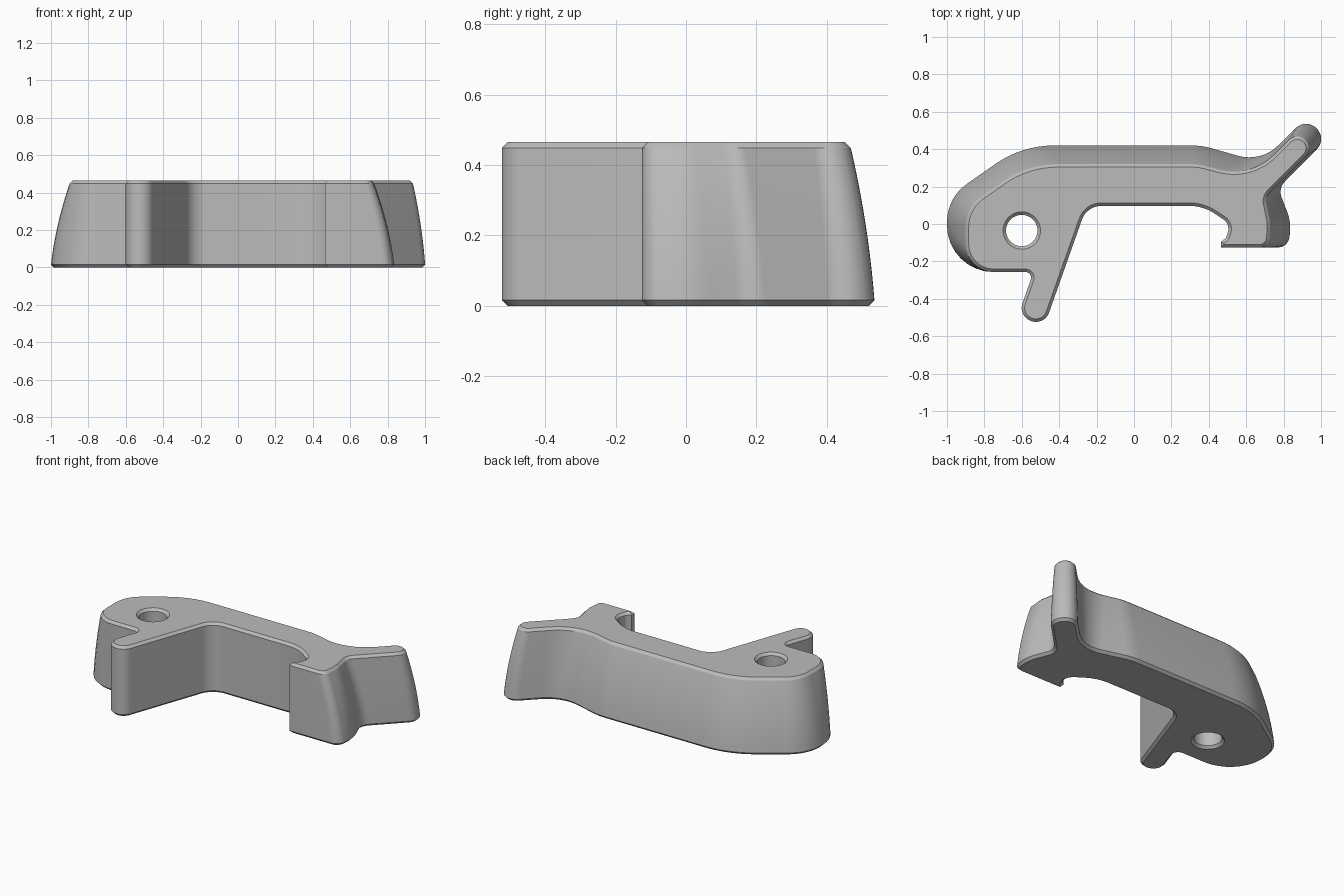
import bpy, bmesh, math
from mathutils import Vector, Matrix

if "Cube" in bpy.data.objects:
    bpy.data.objects.remove(bpy.data.objects["Cube"])

HEIGHT, CHAMFER = 0.465, 0.016
STEPS, LEVELS, HOLE_SEGMENTS = 8, 10, 48

# Outline corners as (x, y, fillet radius); a second triple gives the tapered top
LEG_AND_ARCH = [
    ((-.621, -.494, .074),), ((-.479, -.544, .074),),
    ((-.252, .097, .11),), ((.37, .097, .25),),
    ((.515, 0, .06),), ((.492, -.075, .025),),
    ((.465, -.095, 0),), ((.465, -.125, 0),),
]
FOOT_AND_HORN = [
    ((.82, -.125, .06), (.72, -.125, .05)),
    ((.845, 0, .25), (.73, 0, .2)),
    ((.77, .19, .08), (.70, .144, .07)),
    ((1.033, .455, .079), (.961, .405, .062)),
    ((.92, .568, .079), (.872, .494, .062)),
    ((.68, .33, .22), (.625, .247, .3)),
]
BACK_AND_ROUND_END = [
    ((.36, .42, .4), (.345, .32, .3)),
    ((-.60, .42, .55), (-.568, .32, .5)),
    ((-1, .14, .25), (-.9, .088, .2)),
    ((-1, -.257, .25), (-.9, -.257, .15)),
    ((-.538, -.257, .03),),
]
CORNERS = LEG_AND_ARCH + FOOT_AND_HORN + BACK_AND_ROUND_END


def rounded_outline(corners):
    """Closed outline with an arc at each corner."""
    points = []
    for i, (x, y, r) in enumerate(corners):
        c = Vector((x, y))
        u = (c - Vector(corners[i - 1][:2])).normalized()
        v = (Vector(corners[(i + 1) % len(corners)][:2]) - c).normalized()
        if r == 0:
            points.append(c)
            continue
        turn = math.atan2(u.cross(v), u.dot(v))
        start = c - u * r * math.tan(abs(turn) / 2)
        centre = c + (v - u).normalized() * r / math.cos(turn / 2)
        for k in range(STEPS + 1):
            points.append(centre + Matrix.Rotation(turn * k / STEPS, 2) @ (start - centre))
    return points


def inset(points, d):
    """Move a counter-clockwise outline inwards."""
    result = []
    for i, p in enumerate(points):
        u = (p - points[i - 1]).normalized()
        v = (points[(i + 1) % len(points)] - p).normalized()
        n = Vector((-u.y - v.y, u.x + v.x)).normalized()
        result.append(p + n * d / max(0.4, n.dot(Vector((-u.y, u.x)))))
    return result


def skin(bm, rings):
    """Join successive rings of (points, height) with quads."""
    loops = [[bm.verts.new((p.x, p.y, z)) for p in pts] for pts, z in rings]
    for a, b in zip(loops, loops[1:]):
        for i in range(len(a)):
            bm.faces.new((a[i - 1], a[i], b[i], b[i - 1]))
    return loops


def circle(r):
    return [Vector((-.6 + r * math.cos(a), -.035 + r * math.sin(a)))
            for a in (math.tau * k / HOLE_SEGMENTS for k in range(HOLE_SEGMENTS))]


bm = bmesh.new()
base = rounded_outline([c[0] for c in CORNERS])
top = rounded_outline([c[-1] for c in CORNERS])

# Outer wall curving inwards towards the top, chamfered at both ends
rings = [(inset(base, CHAMFER), 0)]
for k in range(LEVELS + 1):
    t = k / LEVELS
    s = (t + t * t) / 2
    rings.append(([a.lerp(b, s) for a, b in zip(base, top)],
                  CHAMFER + t * (HEIGHT - 2 * CHAMFER)))
rings.append((inset(top, CHAMFER), HEIGHT))
wall = skin(bm, rings)

# Chamfered through hole
wide, narrow = circle(.1), circle(.084)
hole = skin(bm, [(wide, 0), (narrow, CHAMFER), (narrow, HEIGHT - CHAMFER), (wide, HEIGHT)])

# Flat top and bottom around the hole
for end in (0, -1):
    edges = [bm.edges.get((loop[i - 1], loop[i]))
             for loop in (wall[end], hole[end]) for i in range(len(loop))]
    bmesh.ops.triangle_fill(bm, edges=edges, use_beauty=True, use_dissolve=False,
                            normal=(0, 0, 1))
bmesh.ops.recalc_face_normals(bm, faces=bm.faces)

mesh = bpy.data.meshes.new("lever_body")
bm.to_mesh(mesh)
bm.free()
body = bpy.data.objects.new("lever_body", mesh)
bpy.context.collection.objects.link(body)

grey = bpy.data.materials.new("plain_grey")
grey.use_nodes = True
colour = (.5, .5, .5, 1)
grey.diffuse_color = colour
grey.node_tree.nodes["Principled BSDF"].inputs["Base Color"].default_value = colour
mesh.materials.append(grey)

bpy.context.view_layer.objects.active = body
body.select_set(True)
bpy.ops.object.shade_smooth_by_angle(angle=math.radians(20))
